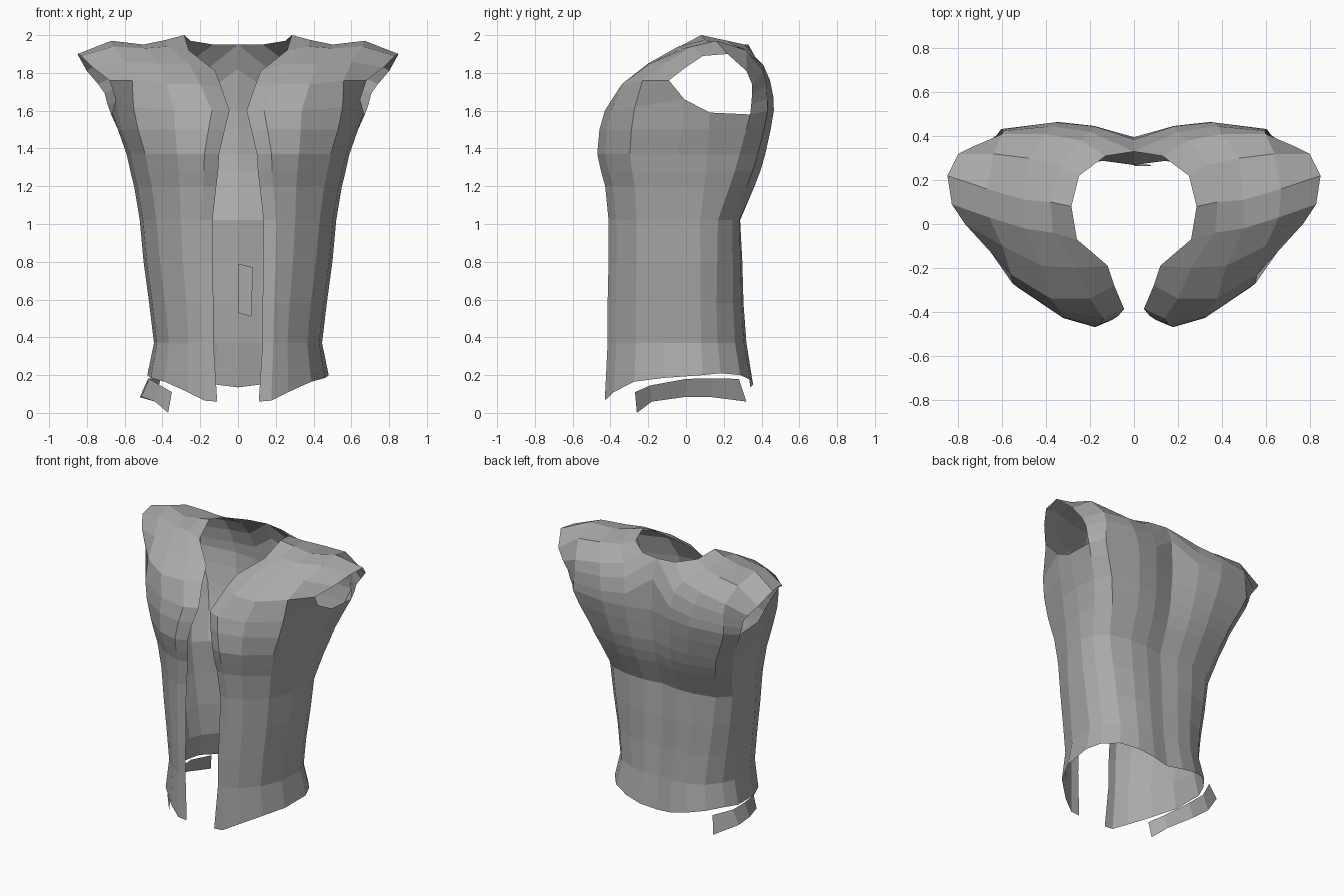
import bpy

cloth = bpy.data.materials.new("grey_cloth")
cloth.diffuse_color = (0.40, 0.40, 0.40, 1)


def make_object(name, verts, faces, mirror=False):
    mesh = bpy.data.meshes.new(name)
    mesh.from_pydata(verts, [], faces)
    mesh.materials.append(cloth)
    ob = bpy.data.objects.new(name, mesh)
    bpy.context.collection.objects.link(ob)
    if mirror:
        mod = ob.modifiers.new("mirror", 'MIRROR')
        mod.use_clip = True
        mod.merge_threshold = 0.002
    return ob


def grid_faces(rows, cols):
    return [(r * cols + c, r * cols + c + 1, (r + 1) * cols + c + 1, (r + 1) * cols + c)
            for r in range(rows - 1) for c in range(cols - 1)]


# Half cross-sections from front edge (5 points) round to centre back (6 points):
# a rounder one for the waist and a squarer one for the chest
waist = [(0, 1), (.18, 1), (.42, .89), (.75, .64), (.95, .28),
         (1, .25), (.92, .52), (.75, .81), (.50, .96), (.25, 1), (0, .96)]
chest = [(0, .90), (.15, 1), (.47, .92), (.82, .63), (.97, .02),
         (1, .27), (1.01, .73), (.91, .93), (.52, 1), (.27, .96), (0, .85)]
hem_z = [.06, .065, .11, .165, .185, .20, .21, .20, .175, .15, .135]
armpit_z = [1.6, 1.6, 1.6, 1.62, 1.66, 1.59, 1.58, 1.6, 1.6, 1.6, 1.6]

# Body levels: height, front edge x, front y, side x, back y, chest blend
levels = [
    (None, .11, -.43, .48, .355, 0),
    (.37, .13, -.415, .445, .32, 0),
    (.58, .13, -.415, .47, .305, .05),
    (.80, .135, -.41, .50, .30, .15),
    (1.02, .135, -.41, .52, .29, .3),
    (1.20, .115, -.428, .55, .37, .5),
    (1.28, .105, -.45, .57, .40, .6),
    (1.37, .10, -.47, .59, .425, .7),
    (1.50, .07, -.458, .635, .45, .9),
    (None, .045, -.43, .665, .465, 1),
]
verts = []
for i, (z, xe, yf, xs, yb, t) in enumerate(levels):
    heights = hem_z if i == 0 else armpit_z if z is None else [z] * 11
    for c in range(11):
        u, v = (a + (b - a) * t for a, b in zip(waist[c], chest[c]))
        if c < 5:
            verts.append((xe + (xs - xe) * u, yf * v, heights[c]))
        else:
            verts.append((xs * u, yb * v, heights[c]))
faces = grid_faces(len(levels), 11)

# Shoulder yoke: lines from neck to armhole, passing front to back
yoke = [
    [(.09, -.28, 1.73), (.20, -.34, 1.74), (.38, -.34, 1.74), (.56, -.23, 1.76), (.68, -.09, 1.76)],
    [(.12, -.19, 1.81), (.26, -.20, 1.85), (.42, -.19, 1.85), (.60, -.10, 1.86), (.77, .0, 1.83)],
    [(.26, -.07, 1.92), (.37, -.04, 1.94), (.50, -.02, 1.93), (.66, .03, 1.94), (.83, .09, 1.89)],
    [(.285, .08, 2.0), (.38, .10, 1.975), (.50, .11, 1.95), (.67, .16, 1.97), (.85, .22, 1.90)],
    [(.25, .22, 1.97), (.34, .27, 1.94), (.48, .30, 1.93), (.64, .32, 1.92), (.80, .32, 1.81)],
    [(.13, .31, 1.95), (.24, .38, 1.87), (.40, .41, 1.84), (.60, .41, 1.81), (.74, .35, 1.74)],
    [(0, .33, 1.95), (.20, .42, 1.79), (.38, .445, 1.76), (.595, .425, 1.74), (.705, .35, 1.69)],
    [(0, .385, 1.82), (.18, .445, 1.69), (.36, .463, 1.67), (.60, .43, 1.66), (.69, .345, 1.63)],
]
top = 11 * (len(levels) - 1)
lines = [[top + c for c in range(5)]]
for row in yoke:
    lines.append(list(range(len(verts), len(verts) + 5)))
    verts += row
lines.append([top + 10 - c for c in range(5)])
for a, b in zip(lines, lines[1:]):
    faces += [(a[c], a[c + 1], b[c + 1], b[c]) for c in range(4)]
make_object("vest", verts, faces, mirror=True)

# Loose hem strip hanging below one side
upper = [(-.35, -.27, .11), (-.41, -.19, .145), (-.47, 0, .18), (-.475, .14, .183), (-.41, .28, .18)]
lower = [(-.37, -.26, 0), (-.44, -.18, .06), (-.51, 0, .085), (-.52, .14, .083), (-.44, .32, .06)]
make_object("hem_strip", upper + lower, grid_faces(2, 5))

# Small label-like flap inside the back
make_object("inner_flap",
            [(0, .27, .53), (.07, .27, .51), (.08, .265, .77), (0, .265, .79)],
            [(0, 1, 2, 3)])
